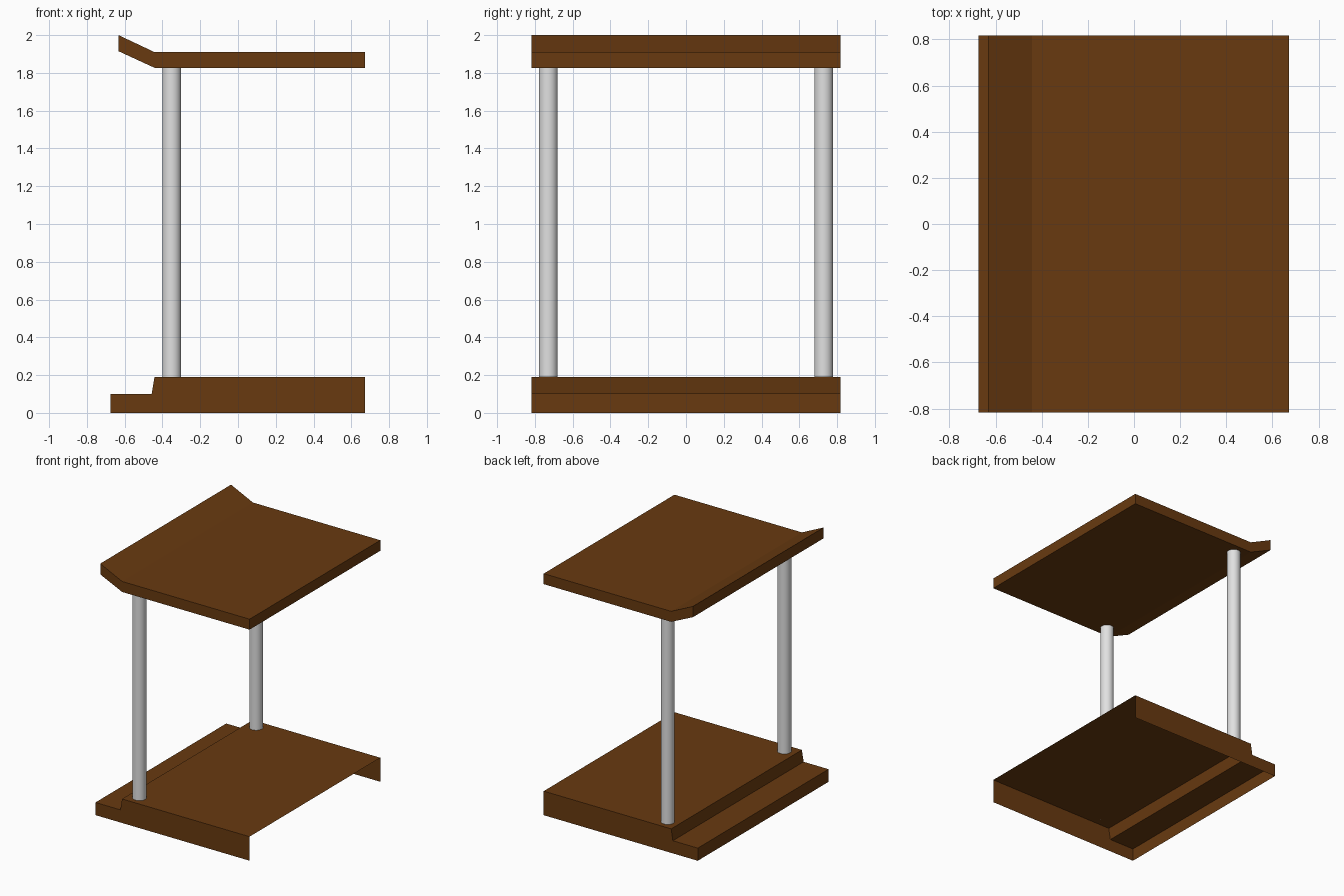
import bpy
import bmesh
import math

cube = bpy.data.objects.get("Cube")
if cube:
    bpy.data.objects.remove(cube, do_unlink=True)

HALF_DEPTH = 0.817


def make_material(name, rgb):
    mat = bpy.data.materials.new(name)
    mat.use_nodes = True
    mat.diffuse_color = (*rgb, 1)
    mat.node_tree.nodes["Principled BSDF"].inputs["Base Color"].default_value = (*rgb, 1)
    return mat


def extrude_profile(name, profile, mat, open_edges=()):
    """Extrude an x-z outline along y, leaving the listed outline edges open."""
    bm = bmesh.new()
    front = [bm.verts.new((x, -HALF_DEPTH, z)) for x, z in profile]
    back = [bm.verts.new((x, HALF_DEPTH, z)) for x, z in profile]
    bm.faces.new(front)
    bm.faces.new(back[::-1])
    n = len(profile)
    for i in range(n):
        if i not in open_edges:
            j = (i + 1) % n
            bm.faces.new((front[i], back[i], back[j], front[j]))
    bmesh.ops.recalc_face_normals(bm, faces=bm.faces)
    mesh = bpy.data.meshes.new(name)
    bm.to_mesh(mesh)
    bm.free()
    mesh.materials.append(mat)
    obj = bpy.data.objects.new(name, mesh)
    bpy.context.collection.objects.link(obj)
    return obj


brown = make_material("brown wood", (0.14, 0.042, 0.005))
grey = make_material("light grey metal", (0.75, 0.75, 0.75))

# Stepped base: a shell open underneath and at the +x end
extrude_profile("stepped_base", [
    (-0.675, 0), (-0.675, 0.1), (-0.457, 0.1),
    (-0.442, 0.19), (0.673, 0.19), (0.673, 0)], brown, open_edges=(4, 5))

# Roof slab with an upturned lip
extrude_profile("roof", [
    (-0.633, 1.915), (-0.633, 2.0), (-0.442, 1.91),
    (0.673, 1.91), (0.673, 1.827), (-0.442, 1.827)], brown)

# Pair of round posts
BOTTOM, TOP = 0.19, 1.827
for side, y in (("front", -0.729), ("back", 0.729)):
    bpy.ops.mesh.primitive_cylinder_add(
        vertices=32, radius=0.05, depth=TOP - BOTTOM,
        location=(-0.351, y, (TOP + BOTTOM) / 2))
    post = bpy.context.object
    post.name = side + "_post"
    post.data.materials.append(grey)
    bpy.ops.object.shade_smooth_by_angle(angle=math.radians(30))
